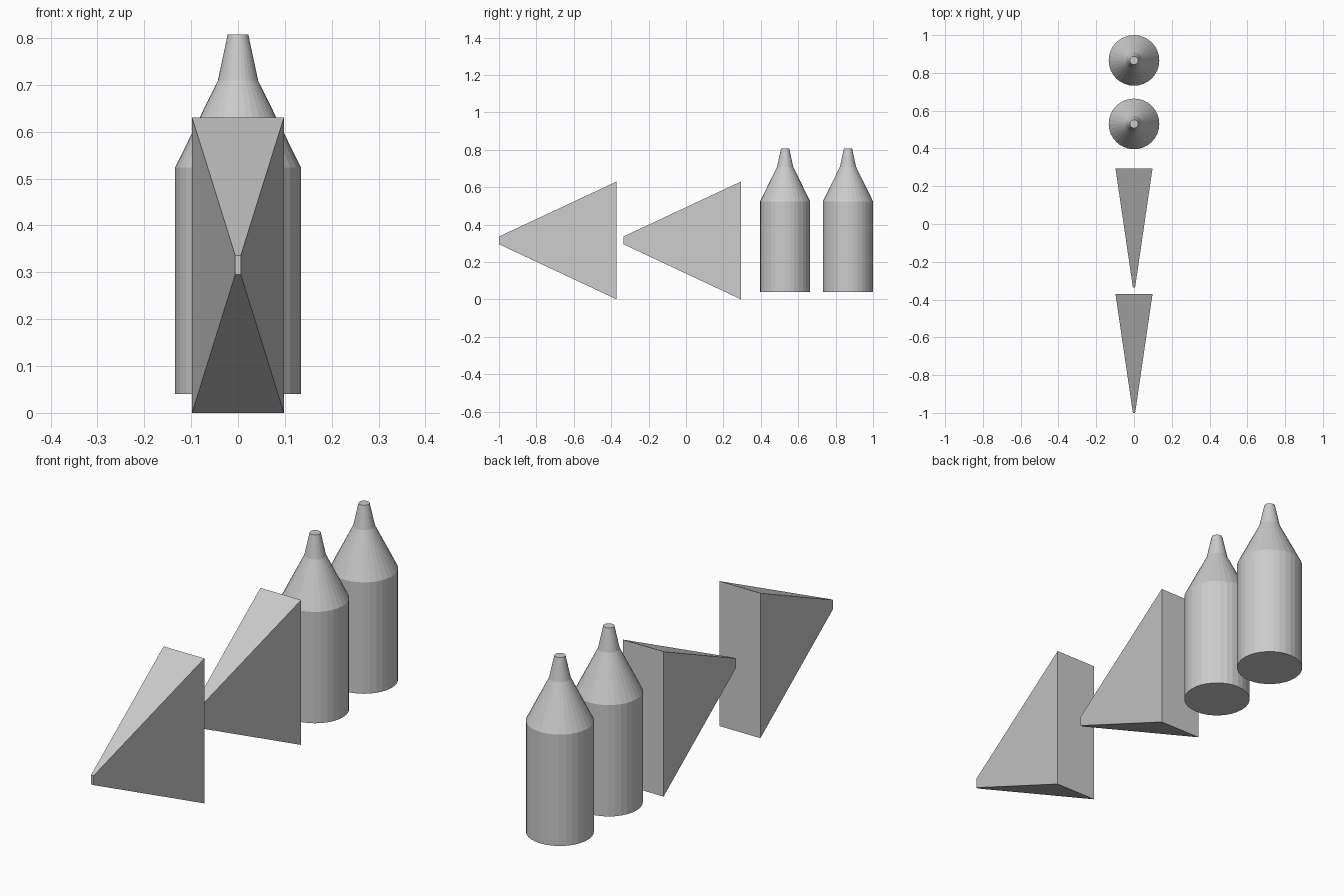
import bpy
import bmesh
from math import cos, sin, tau

cube = bpy.data.objects.get("Cube")
if cube:
    bpy.data.objects.remove(cube, do_unlink=True)

grey = bpy.data.materials.new("light grey")
grey.use_nodes = True
colour = (0.6, 0.6, 0.6, 1)
grey.diffuse_color = colour
grey.node_tree.nodes["Principled BSDF"].inputs["Base Color"].default_value = colour


def loft(name, rings, y):
    """Skin a closed solid through matching rings of points."""
    bm = bmesh.new()
    loops = [[bm.verts.new(p) for p in ring] for ring in rings]
    n = len(loops[0])
    for a, b in zip(loops, loops[1:]):
        for i in range(n):
            j = (i + 1) % n
            bm.faces.new((a[i], a[j], b[j], b[i]))
    bm.faces.new(loops[0])
    bm.faces.new(loops[-1])
    bmesh.ops.recalc_face_normals(bm, faces=bm.faces)
    mesh = bpy.data.meshes.new(name)
    bm.to_mesh(mesh)
    bm.free()
    mesh.materials.append(grey)
    obj = bpy.data.objects.new(name, mesh)
    obj.location.y = y
    bpy.context.collection.objects.link(obj)


def rectangle(half_x, y, low, high):
    return [(-half_x, y, low), (half_x, y, low), (half_x, y, high), (-half_x, y, high)]


def circle(radius, z, sides=32):
    return [(radius * cos(tau * i / sides), radius * sin(tau * i / sides), z)
            for i in range(sides)]


# Wedges tapering to a small blunt tip at the front
for name, y in (("front_wedge", -1), ("rear_wedge", -0.335)):
    loft(name, [rectangle(0.006, 0, 0.295, 0.336), rectangle(0.098, 0.629, 0, 0.63)], y)

# Bottles with a straight body, sloping shoulder and narrow nozzle
profile = [(0.134, 0.04), (0.134, 0.524), (0.043, 0.709), (0.022, 0.807)]
for name, y in (("front_bottle", 0.53), ("rear_bottle", 0.866)):
    loft(name, [circle(r, z) for r, z in profile], y)
